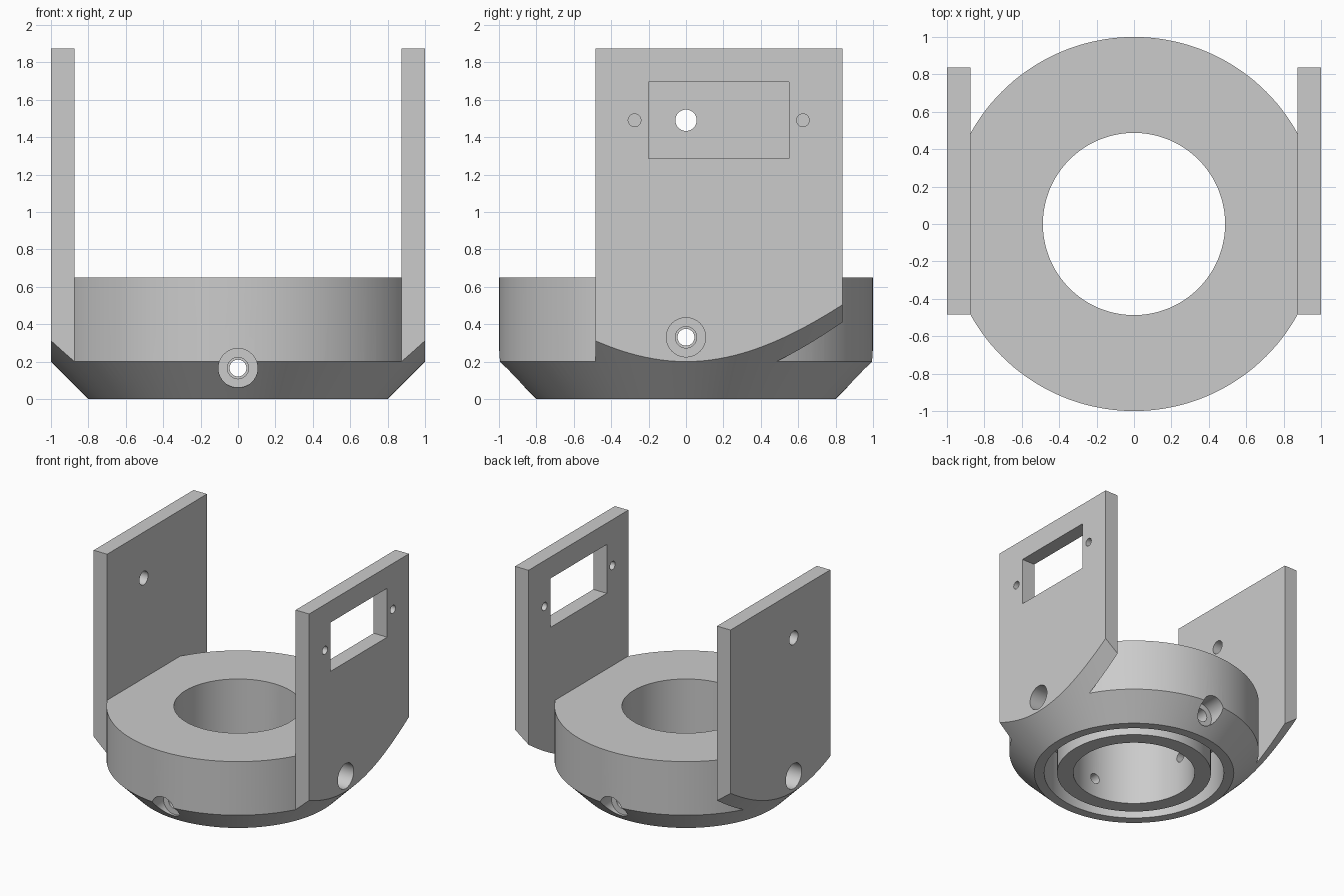
import bpy
import math
from mathutils import Vector

scene = bpy.context.scene
if "Cube" in bpy.data.objects:
    bpy.data.objects.remove(bpy.data.objects["Cube"], do_unlink=True)

grey = bpy.data.materials.new("light_grey")
grey.use_nodes = True
grey.diffuse_color = (0.6, 0.6, 0.6, 1)
grey.node_tree.nodes["Principled BSDF"].inputs["Base Color"].default_value = (0.6, 0.6, 0.6, 1)


def box(name, low, high):
    low, high = Vector(low), Vector(high)
    bpy.ops.mesh.primitive_cube_add(size=1, location=(low + high) / 2)
    ob = bpy.context.object
    ob.name = name
    ob.scale = high - low
    bpy.ops.object.transform_apply(location=True, rotation=True, scale=True)
    return ob


def rod(name, start, end, r1, r2=None, sides=40):
    start, end = Vector(start), Vector(end)
    axis = end - start
    bpy.ops.mesh.primitive_cone_add(
        vertices=sides, radius1=r1, radius2=r1 if r2 is None else r2,
        depth=axis.length, location=(start + end) / 2,
        rotation=axis.to_track_quat('Z', 'Y').to_euler())
    ob = bpy.context.object
    ob.name = name
    bpy.ops.object.transform_apply(location=True, rotation=True, scale=True)
    return ob


def combine(target, tool, operation):
    mod = target.modifiers.new(operation.lower(), 'BOOLEAN')
    mod.operation = operation
    mod.solver = 'EXACT'
    mod.object = tool
    bpy.ops.object.select_all(action='DESELECT')
    bpy.context.view_layer.objects.active = target
    target.select_set(True)
    bpy.ops.object.modifier_apply(modifier=mod.name)
    bpy.data.objects.remove(tool, do_unlink=True)


SEG = 144

# Round base, trimmed at both sides where the plates take over
bracket = rod("bracket", (0, 0, -0.1), (0, 0, 0.65), 1, sides=SEG)
combine(bracket, box("side_trim", (-0.9, -2, -1), (0.9, 2, 1)), 'INTERSECT')

# Two upright side plates
for side in (-1, 1):
    xs = sorted((side * 0.875, side))
    plate = box("side_plate", (xs[0], -0.485, -0.1), (xs[1], 0.838, 1.875))
    combine(bracket, plate, 'UNION')

# 45 degree chamfer under base and plates
combine(bracket, rod("chamfer_cone", (0, 0, 0), (0, 0, 2.2), 0.8, 3, SEG), 'INTERSECT')

# Ring groove in the underside
groove = rod("ring_groove", (0, 0, -0.2), (0, 0, 0.4), 0.72, sides=SEG)
combine(groove, rod("groove_core", (0, 0, -0.5), (0, 0, 0.6), 0.617, sides=SEG), 'DIFFERENCE')
combine(bracket, groove, 'DIFFERENCE')

# Central bore
combine(bracket, rod("bore", (0, 0, -1), (0, 0, 1), 0.487, sides=SEG), 'DIFFERENCE')

# Counterbored radial screw holes: front and back low, sides higher
for quarter in range(4):
    angle = quarter * math.pi / 2
    out = Vector((round(math.cos(angle)), round(math.sin(angle)), 0))
    up = Vector((0, 0, 0.165 if quarter % 2 else 0.33))
    for inner, radius in ((0.84, 0.105), (0.67, 0.057), (0.3, 0.045)):
        combine(bracket, rod("screw_hole", out * inner + up, out * 1.3 + up, radius), 'DIFFERENCE')

# Window with two fixing holes in one plate
combine(bracket, box("window", (0.7, -0.2, 1.285), (1.2, 0.55, 1.695)), 'DIFFERENCE')
for y in (-0.275, 0.625):
    combine(bracket, rod("fixing_hole", (0.7, y, 1.49), (1.2, y, 1.49), 0.034), 'DIFFERENCE')

# Pivot hole in the opposite plate
combine(bracket, rod("pivot_hole", (-1.2, 0, 1.49), (-0.7, 0, 1.49), 0.057), 'DIFFERENCE')

bracket.data.materials.clear()
bracket.data.materials.append(grey)
for face in bracket.data.polygons:
    face.material_index = 0
bpy.ops.object.select_all(action='DESELECT')
bracket.select_set(True)
bpy.context.view_layer.objects.active = bracket
bpy.ops.object.shade_smooth_by_angle(angle=math.radians(25))
